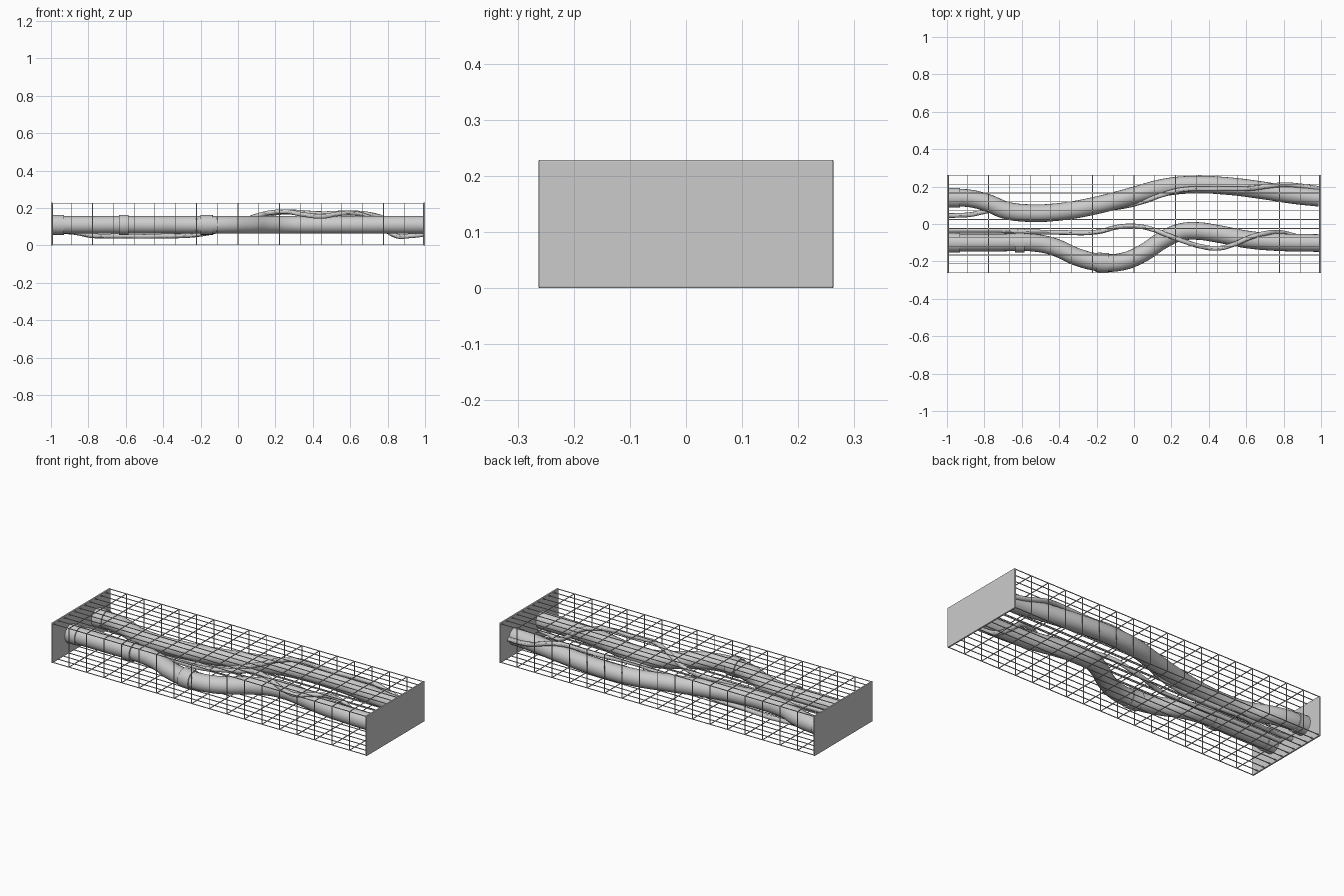
import bpy, bmesh
from mathutils import Matrix

if "Cube" in bpy.data.objects:
    bpy.data.objects.remove(bpy.data.objects["Cube"])

L, W, H, T = 1.0, 0.26, 0.229, 0.0036   # half length, half width, height, wire thickness


def tube(name, pts, r, res=6):
    """Round tube following a smooth path."""
    cu = bpy.data.curves.new(name, 'CURVE')
    cu.dimensions = '3D'
    cu.bevel_depth = r
    cu.bevel_resolution = res
    cu.resolution_u = 8
    cu.use_fill_caps = True
    sp = cu.splines.new('BEZIER')
    sp.bezier_points.add(len(pts) - 1)
    for bp, p in zip(sp.bezier_points, pts):
        bp.co = p
        bp.handle_left_type = bp.handle_right_type = 'AUTO'
    ob = bpy.data.objects.new(name, cu)
    bpy.context.collection.objects.link(ob)
    bpy.ops.object.select_all(action='DESELECT')
    ob.select_set(True)
    bpy.context.view_layer.objects.active = ob
    bpy.ops.object.convert(target='MESH')
    bpy.ops.object.shade_smooth_by_angle()
    return ob


def collar(name, x, y, z, r, w):
    bpy.ops.mesh.primitive_cylinder_add(vertices=32, radius=r, depth=w,
                                        location=(x, y, z), rotation=(0, 1.5708, 0))
    bpy.context.object.name = name
    bpy.ops.object.shade_smooth_by_angle()


def boxes(name, items):
    """One mesh of many boxes given as (centre, size)."""
    bm = bmesh.new()
    for c, s in items:
        bmesh.ops.create_cube(bm, size=1, matrix=Matrix.Translation(c) @ Matrix.Diagonal((*s, 1)))
    me = bpy.data.meshes.new(name)
    bm.to_mesh(me)
    bm.free()
    ob = bpy.data.objects.new(name, me)
    bpy.context.collection.objects.link(ob)
    return ob


# end plates with softened edges
for s, n in ((-1, 'left'), (1, 'right')):
    plate = boxes(n + '_end_plate', [((s * (L - 0.005), 0, H / 2), (0.01, 2 * W + 0.006, H))])
    bev = plate.modifiers.new('bevel', 'BEVEL')
    bev.width = 0.003
    bev.segments = 2

# wire cage: lengthwise wires on top and bottom, hoops across
zb, zt = 0.004, H - 0.004
wires = []
for i in range(12):
    y = -W + 2 * W * i / 11
    for z in (zb, zt):
        wires.append(((0, y, z), (2 * L - 0.01, T, T)))
for i in range(1, 18):
    x = -L + 2 * L * i / 18
    for z in (zb, zt):
        wires.append(((x, 0, z), (T, 2 * W, T)))
    for y in (-W, W):
        wires.append(((x, y, H / 2), (T, T, zt - zb)))
boxes('wire_cage', wires)

# large pipes
R, Z = 0.047, 0.11
back = [(-0.99, .14), (-0.88, .137), (-0.78, .112), (-0.69, .075), (-0.58, .059), (-0.4, .065),
        (-0.2, .1), (0, .152), (0.15, .193), (0.3, .21), (0.5, .203), (0.7, .178), (0.85, .155), (0.99, .14)]
front = [(-0.99, -.1), (-0.75, -.1), (-0.52, -.102), (-0.42, -.125), (-0.3, -.178), (-0.17, -.207),
         (-0.05, -.198), (0.05, -.155), (0.15, -.088), (0.24, -.046), (0.33, -.037), (0.45, -.053),
         (0.6, -.082), (0.75, -.096), (0.99, -.102)]
tube('back_pipe', [(x, y, Z) for x, y in back], R, 8)
tube('front_pipe', [(x, y, Z) for x, y in front], R, 8)

# pipe collars
collar('back_end_collar', -0.96, .14, Z, 0.053, 0.06)
collar('front_end_collar', -0.96, -.1, Z, 0.053, 0.06)
collar('front_mid_collar', -0.61, -.1, Z, 0.053, 0.05)
tube('front_bend_collar', [(-0.2, -.204, Z), (-0.17, -.207, Z), (-0.135, -.208, Z)], 0.053, 8)

# cables weaving around the pipes
cable_back = [(-0.99, .045, .075), (-0.88, .05, .07), (-0.78, .07, .052), (-0.65, .09, .05),
              (-0.4, .08, .05), (-0.22, .082, .057), (-0.08, .09, .085), (0.05, .12, .125),
              (0.15, .155, .162), (0.25, .182, .178), (0.45, .188, .17), (0.62, .19, .174),
              (0.72, .203, .163), (0.8, .21, .14), (0.88, .205, .12), (0.99, .19, .11)]
cable_front = [(-0.99, -.038, .1), (-0.7, -.038, .1), (-0.4, -.045, .1), (-0.2, -.043, .1),
               (-0.08, -.015, .11), (0.02, -.012, .13), (0.1, -.029, .158), (0.18, -.06, .176),
               (0.26, -.09, .18), (0.35, -.118, .165), (0.45, -.13, .155), (0.53, -.11, .168),
               (0.62, -.072, .172), (0.7, -.05, .15), (0.78, -.045, .09), (0.85, -.06, .05),
               (0.92, -.08, .051), (0.99, -.085, .058)]
tube('back_cable', cable_back, 0.0125, 4)
tube('front_cable', cable_front, 0.0125, 4)
